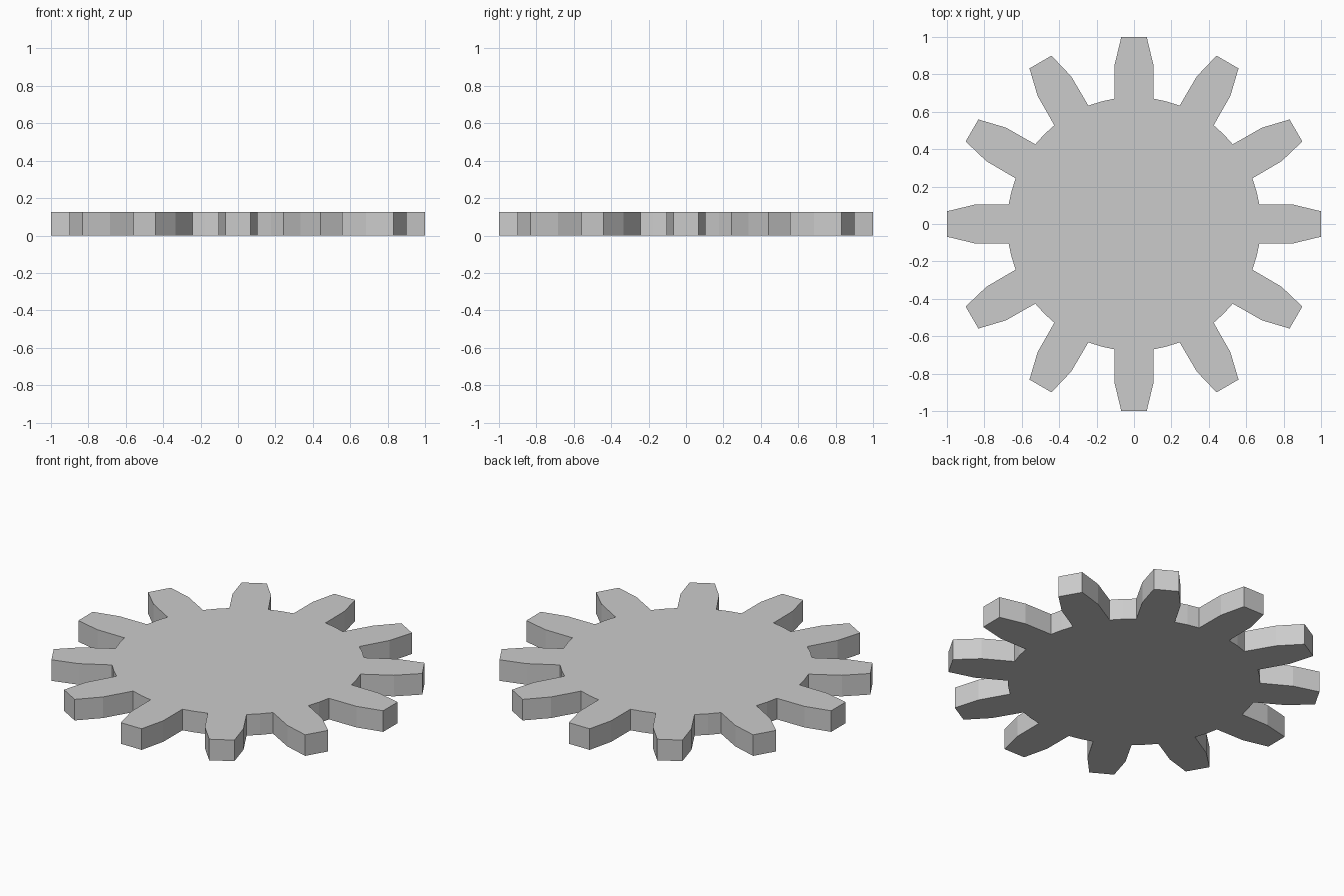
import bpy, bmesh
from math import cos, sin, pi
from mathutils import Matrix, Vector

if "Cube" in bpy.data.objects:
    bpy.data.objects.remove(bpy.data.objects["Cube"])

TEETH = 12
THICKNESS = 0.125
STEP = 2 * pi / TEETH

# One tooth pointing along +x, plus the middle of the valley after it
tooth = [(0.67, -0.105), (0.85, -0.104), (1.0, -0.068),
         (1.0, 0.068), (0.85, 0.104), (0.67, 0.105),
         (0.678 * cos(STEP / 2), 0.678 * sin(STEP / 2))]

# Gear outline repeated around z, then extruded to a plate
bm = bmesh.new()
verts = []
for i in range(TEETH):
    turn = Matrix.Rotation(i * STEP, 3, 'Z')
    verts += [bm.verts.new(turn @ Vector((x, y, 0))) for x, y in tooth]
base = bm.faces.new(verts)
result = bmesh.ops.extrude_face_region(bm, geom=[base], use_keep_orig=True)
top = [v for v in result["geom"] if isinstance(v, bmesh.types.BMVert)]
bmesh.ops.translate(bm, verts=top, vec=(0, 0, THICKNESS))
bmesh.ops.recalc_face_normals(bm, faces=bm.faces)

mesh = bpy.data.meshes.new("gear_wheel")
bm.to_mesh(mesh)
bm.free()
gear = bpy.data.objects.new("gear_wheel", mesh)
bpy.context.collection.objects.link(gear)
